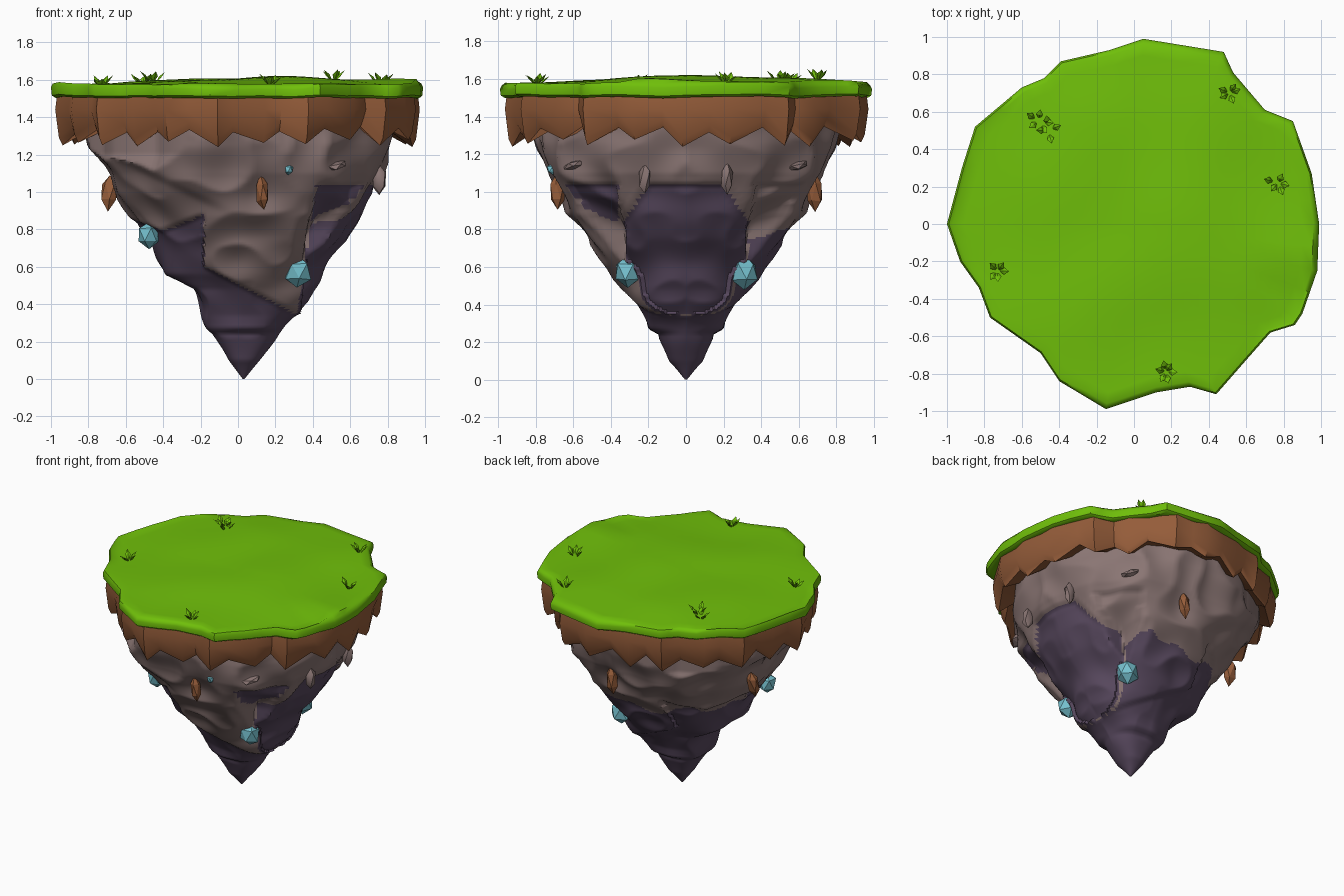
import bpy, bmesh, math, random
from mathutils import Vector, Matrix, noise

random.seed(4)
if "Cube" in bpy.data.objects:
    bpy.data.objects.remove(bpy.data.objects["Cube"])


def material(name, rgb):
    m = bpy.data.materials.new(name)
    m.use_nodes = True
    m.diffuse_color = (*rgb, 1)
    m.node_tree.nodes["Principled BSDF"].inputs["Base Color"].default_value = (*rgb, 1)
    return m


GRASS = material("grass green", (.16, .52, .003))
SOIL = material("soil brown", (.3, .108, .042))
ROCK = material("grey rock", (.255, .18, .173))
DARK = material("dark rock", (.095, .064, .11))
CRYSTAL = material("crystal blue", (.18, .53, .62))


def finish(name, bm, mats, angle=30):
    bmesh.ops.recalc_face_normals(bm, faces=bm.faces)
    mesh = bpy.data.meshes.new(name)
    bm.to_mesh(mesh)
    bm.free()
    for m in mats:
        mesh.materials.append(m)
    ob = bpy.data.objects.new(name, mesh)
    bpy.context.collection.objects.link(ob)
    if angle:
        bpy.ops.object.select_all(action='DESELECT')
        ob.select_set(True)
        bpy.context.view_layer.objects.active = ob
        bpy.ops.object.shade_smooth_by_angle(angle=math.radians(angle))
    return ob


def loft(rows):
    """Skin closed rings of points, capping both ends."""
    bm = bmesh.new()
    rings = [[bm.verts.new(p) for p in row] for row in rows]
    n = len(rings[0])
    for a, b in zip(rings, rings[1:]):
        for i in range(n):
            j = (i + 1) % n
            bm.faces.new((a[i], a[j], b[j], b[i]))
    bm.faces.new(rings[0])
    bm.faces.new(rings[-1])
    return bm


def lerp_table(x, table):
    for a, b in zip(table, table[1:]):
        if x <= b[0]:
            t = (x - a[0]) / (b[0] - a[0])
            return [p + (q - p) * t for p, q in zip(a[1:], b[1:])]
    return table[-1][1:]


def ramp(x):
    x = min(1, max(0, x))
    return x * x * (3 - 2 * x)


# Island outline seen from above
OUTLINE = [(.99, 0), (.95, .27), (.85, .55), (.70, .61), (.53, .81), (.48, .92), (.05, .99),
           (-.13, .93), (-.39, .87), (-.48, .78), (-.6, .73), (-.85, .52), (-.92, .3), (-1, 0),
           (-.93, -.2), (-.83, -.34), (-.77, -.5), (-.5, -.69), (-.4, -.84), (-.15, -.99),
           (.12, -.9), (.3, -.87), (.44, -.91), (.58, -.75), (.73, -.58), (.86, -.54),
           (.9, -.48), (.98, -.25)]
POLAR = [(math.atan2(y, x) % math.tau, math.hypot(x, y)) for x, y in OUTLINE]
POLAR.append((math.tau, POLAR[0][1]))


def outline_radius(a):
    return lerp_table(a % math.tau, POLAR)[0]


def lawn_height(x, y):
    z = 1.58 + .025 * noise.noise(Vector((x * 1.8 + 3, y * 1.8, 0)))
    z += .035 * math.exp(-((x - .2) ** 2 + (y - .25) ** 2) * 3)
    # small shelf running to the rim
    if x > .55 and y > -.16 - x * .1:
        z += .03 * ramp((x - .55) * 3) * ramp(1 - 2 * (y + .25))
    return z


# Grass slab with a rounded rim
points = []
for (x, y), (u, v) in zip(OUTLINE, OUTLINE[1:] + OUTLINE[:1]):
    points += [(x, y), ((x + u) / 2, (y + v) / 2)]
rows = []
for s, z in ((.85, 1.52), (.975, 1.503), (.995, 1.515), (1, 1.548), (.99, 1.568)):
    rows.append([(x * s, y * s, z + .015 * noise.noise(Vector((x * 4, y * 4, 1)))
                  + (z > 1.53) * .012 * abs(x)) for x, y in points])
for k in range(16):
    s = .965 * (1 - k / 16) + .005
    rows.append([(x * s, y * s, lawn_height(x * s, y * s)) for x, y in points])
finish("grass_top", loft(rows), [GRASS], 45)

# Soil skirt with a ragged lower edge
TEETH = 22
rows = [[] for _ in range(6)]
for i in range(TEETH * 2):
    a = (i + random.uniform(-.25, .25)) * math.pi / TEETH
    r = outline_radius(a)
    low = i % 2 == 0
    bottom = random.uniform(1.235, 1.28) if low else random.uniform(1.31, 1.35)
    out = .97 if low else .945
    for row, (s, z) in zip(rows, ((.8, 1.52), (out, 1.52), (out + .01, 1.44),
                                  (out - .01, bottom + .04), (out - .03, bottom), (.76, 1.37))):
        row.append((r * s * math.cos(a), r * s * math.sin(a), z))
finish("soil_skirt", loft(rows), [SOIL], 40)

# Rock cone profile: height, reach to +x, reach to -x, reach to either y side
PROFILE = [(0, .005, .005, .005), (.1, .09, .08, .09), (.24, .19, .15, .13), (.27, .22, .18, .19),
           (.34, .3, .21, .22), (.48, .37, .27, .31), (.56, .42, .4, .37), (.75, .54, .49, .5),
           (.87, .61, .55, .58), (1, .69, .63, .65), (1.1, .74, .68, .7), (1.25, .78, .79, .75),
           (1.52, .84, .86, .82)]


def slab_edge(z):
    return .3 + .15 * (z - .34)


def overhang(x, y, z):
    """Height above the lower rim of the slabs, the same on front and back."""
    top = .79 + .4 * abs(x + .4)
    if x > slab_edge(z) + .015 and abs(y) < .36:
        top = 1.04 - 1.5 * max(0, abs(y) - .2)
    elif -.18 < x < slab_edge(z) + .015:
        top = .6 - .52 * (x + .18)
    return z - min(top, 1.04)


def is_dark(x, y, z):
    if y > 0 and not (x > slab_edge(z) and y < .34):
        return z < .77 + .12 * noise.noise(Vector((x * 4, y * 4, 2)))
    return overhang(x, y, z) < 0


def rock_point(a, z):
    right, left, side = lerp_table(z, PROFILE)
    c, s = math.cos(a), math.sin(a)
    shift = .03 * (1 - z / 1.5)
    r = 1 / math.hypot(c / (right if c > 0 else left), s / side)
    r *= 1 + .05 * math.sin(2 * a) ** 2
    p = Vector((r * c, r * abs(s) + .3, z))
    r += min(1, z * 3) * (.045 * noise.noise(p * 3) - .06 * abs(noise.noise(p * 4)) + .015)
    x, y = r * c + shift, r * s
    if z > .3:
        r += .025 * ramp(overhang(x, y, z) / .03 + .5)
    # slanting crease across the upper right side
    r += .025 * ramp((z - 1.25 + .5 * (x + .75)) / .06 + .5) * ramp(-4 * x) * ramp((1.4 - z) * 5) * abs(s)
    # notch beside the slabs, leaving a flat panel on the +x side
    if z > .34 and c > .05 and abs(s) > .05:
        notch = min(r, max(.32 / abs(s), (slab_edge(z) - shift) / c))
        r += (notch - r) * ramp((.97 + .1 * noise.noise(p * 2.5) - z) / .16)
    if z > 1.1:
        r = min(r, outline_radius(a) * (.87 + .6 * max(0, 1.2 - z)))
    r = max(r, .004)
    return Vector((r * c + shift, r * s, z))


SEG, LEVELS = 192, 126
bm = loft([[rock_point(i * math.tau / SEG, 1.52 * k / LEVELS) for i in range(SEG)]
           for k in range(LEVELS + 1)])
for f in bm.faces:
    f.material_index = int(is_dark(*f.calc_center_median()))
finish("rock_cone", bm, [ROCK, DARK], 50)


# Gems and loose stones set into the rock
def stone(name, x, y, z, size, mat, angle=0, turn=0):
    bm = bmesh.new()
    bmesh.ops.create_icosphere(bm, subdivisions=1, radius=1)
    for v in bm.verts:
        v.co *= random.uniform(.9, 1.1)
    heading = math.atan2(y, x)
    bm.transform(Matrix.Translation((x, y, z)) @ Matrix.Rotation(heading, 4, 'Z')
                 @ Matrix.Rotation(turn, 4, 'X') @ Matrix.Diagonal((*size, 1)))
    finish(name, bm, [mat], angle)


for side, label in ((-1, "front"), (1, "back")):
    stone("crystal_" + label, .315, .31 * side, .575, (.08, .075, .09), CRYSTAL)
    stone("soil_shard_" + label, .13, .685 * side, 1.0, (.045, .038, .1), SOIL, turn=.1)
    stone("pebble_" + label, .52, .59 * side, 1.14, (.06, .07, .025), ROCK, turn=.25)
    stone("rock_spur_" + label, .755, .22 * side, 1.07, (.04, .035, .085), ROCK, angle=40)
stone("soil_shard_right", -.69, .19, 1.0, (.05, .038, .1), SOIL, turn=.2)
stone("crystal_right", -.475, -.28, .77, (.065, .06, .075), CRYSTAL)
stone("crystal_chip", .27, -.708, 1.12, (.035, .025, .03), CRYSTAL)


# Grass tufts made of thick pointed leaves
def tuft(name, x, y, count, spread):
    bm = bmesh.new()
    for i in range(count):
        a = i * math.tau / count + random.uniform(-.4, .4)
        d = Vector((math.cos(a), math.sin(a), 0))
        w = Vector((-d.y, d.x, 0)) * .019
        h = random.uniform(.045, .07)
        base = Vector((x, y, lawn_height(x, y) - .012)) + d * spread * random.random()
        mid = base + d * .028 + Vector((0, 0, h * .6))
        up = Vector((-.005 * d.x, -.005 * d.y, .004))
        tip = bm.verts.new(base + d * .055 + Vector((0, 0, h)))
        root = bm.verts.new(base)
        ring = [bm.verts.new(mid + o) for o in (w, up, -w, -up)]
        for p, q in zip(ring, ring[1:] + ring[:1]):
            bm.faces.new((p, q, tip))
            bm.faces.new((q, p, root))
    finish(name, bm, [GRASS], 0)


for i, (x, y, count, spread) in enumerate(((-.73, -.25, 5, .01), (-.51, .55, 5, .03), (-.46, .5, 4, .03),
                                           (.17, -.79, 6, .01), (.77, .22, 5, .03), (.51, .7, 5, .01))):
    tuft(f"grass_tuft_{i + 1}", x, y, count, spread)
